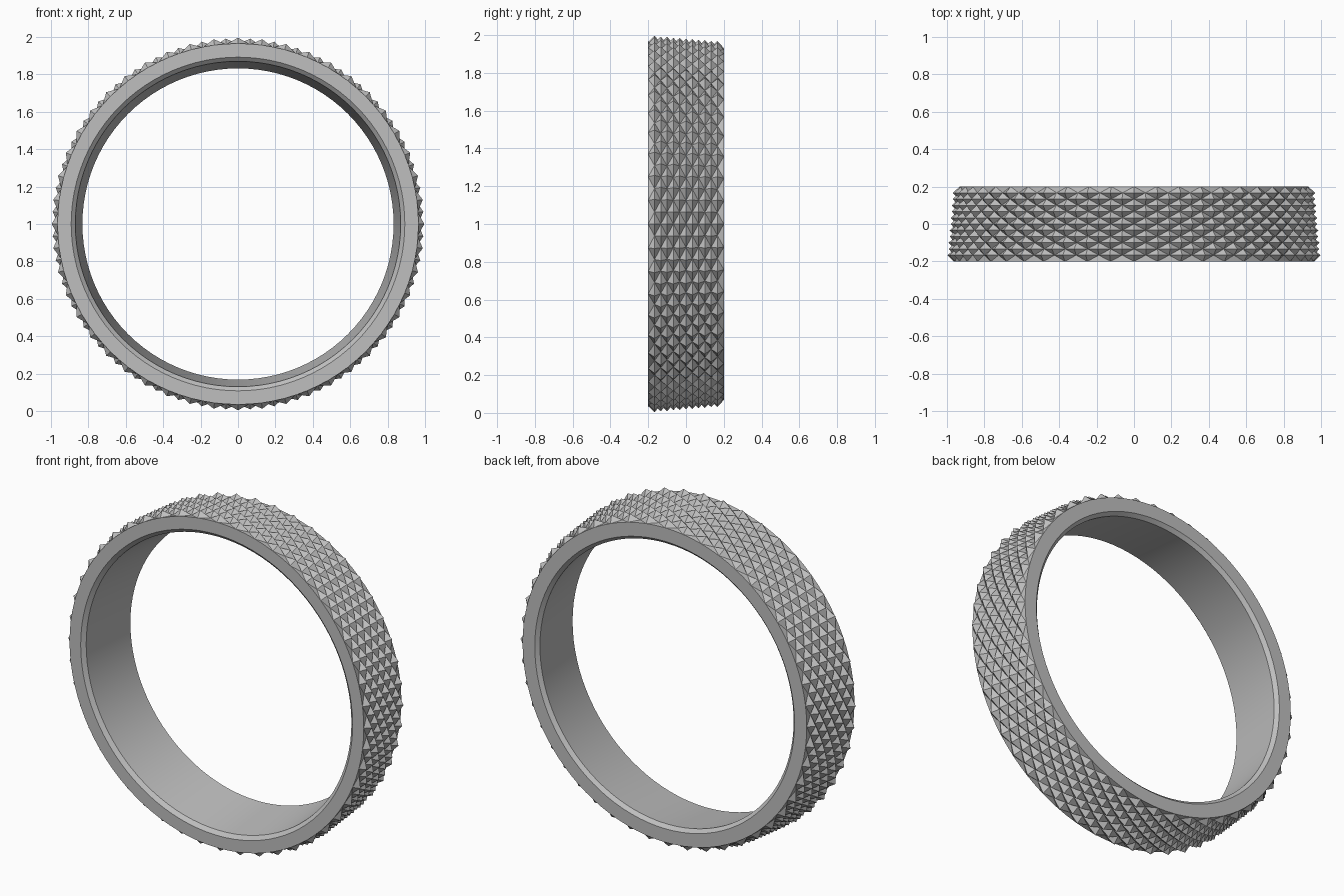
import bpy, bmesh, math

if "Cube" in bpy.data.objects:
    bpy.data.objects.remove(bpy.data.objects["Cube"], do_unlink=True)

SEGMENTS = 96      # half-diamond steps around the ring
ROWS = 12          # half-diamond steps across the width
HALF_WIDTH = 0.2
TIP = 0.034        # height of each stud

grey = bpy.data.materials.new("grey_metal")
grey.use_nodes = True
colour = (0.52, 0.52, 0.52, 1)
grey.diffuse_color = colour
grey.node_tree.nodes["Principled BSDF"].inputs["Base Color"].default_value = colour

bm = bmesh.new()


def add_circle(y, radius_at):
    """Circle of vertices around the y axis; radius_at gives each radius."""
    circle = []
    for j in range(SEGMENTS):
        a = math.tau * j / SEGMENTS
        r = radius_at(j)
        circle.append(bm.verts.new((r * math.cos(a), y, 1 + r * math.sin(a))))
    return circle


# Tapered outside with staggered diamond studs
outer = []
for k in range(ROWS + 1):
    t = k / ROWS
    base = 0.965 - 0.033 * t
    inside = 0 < k < ROWS
    outer.append(add_circle(
        HALF_WIDTH * (2 * t - 1),
        lambda j: base + (TIP if inside and (j + k) % 2 else 0)))

for k in range(ROWS):
    for j in range(SEGMENTS):
        n = (j + 1) % SEGMENTS
        a, b = outer[k][j], outer[k][n]
        c, d = outer[k + 1][n], outer[k + 1][j]
        # Split each cell along the valley between studs
        if (j + k) % 2 == 0:
            triangles = ((a, b, c), (a, c, d))
        else:
            triangles = ((a, b, d), (b, c, d))
        for tri in triangles:
            bm.faces.new(tri)

# Flat rims, chamfered lips and tapered bore
lining = [(0.892, -HALF_WIDTH), (0.87, -0.18), (0.832, 0.18), (0.852, HALF_WIDTH)]
loops = [outer[0]] + [add_circle(y, lambda j: r) for r, y in lining] + [outer[-1]]
for first, second in zip(loops, loops[1:]):
    for j in range(SEGMENTS):
        n = (j + 1) % SEGMENTS
        bm.faces.new((first[j], first[n], second[n], second[j]))

bmesh.ops.recalc_face_normals(bm, faces=bm.faces)
mesh = bpy.data.meshes.new("studded_ring")
bm.to_mesh(mesh)
bm.free()
mesh.materials.append(grey)

ring = bpy.data.objects.new("studded_ring", mesh)
bpy.context.collection.objects.link(ring)
bpy.context.view_layer.objects.active = ring
ring.select_set(True)
bpy.ops.object.shade_smooth_by_angle(angle=math.radians(15))
